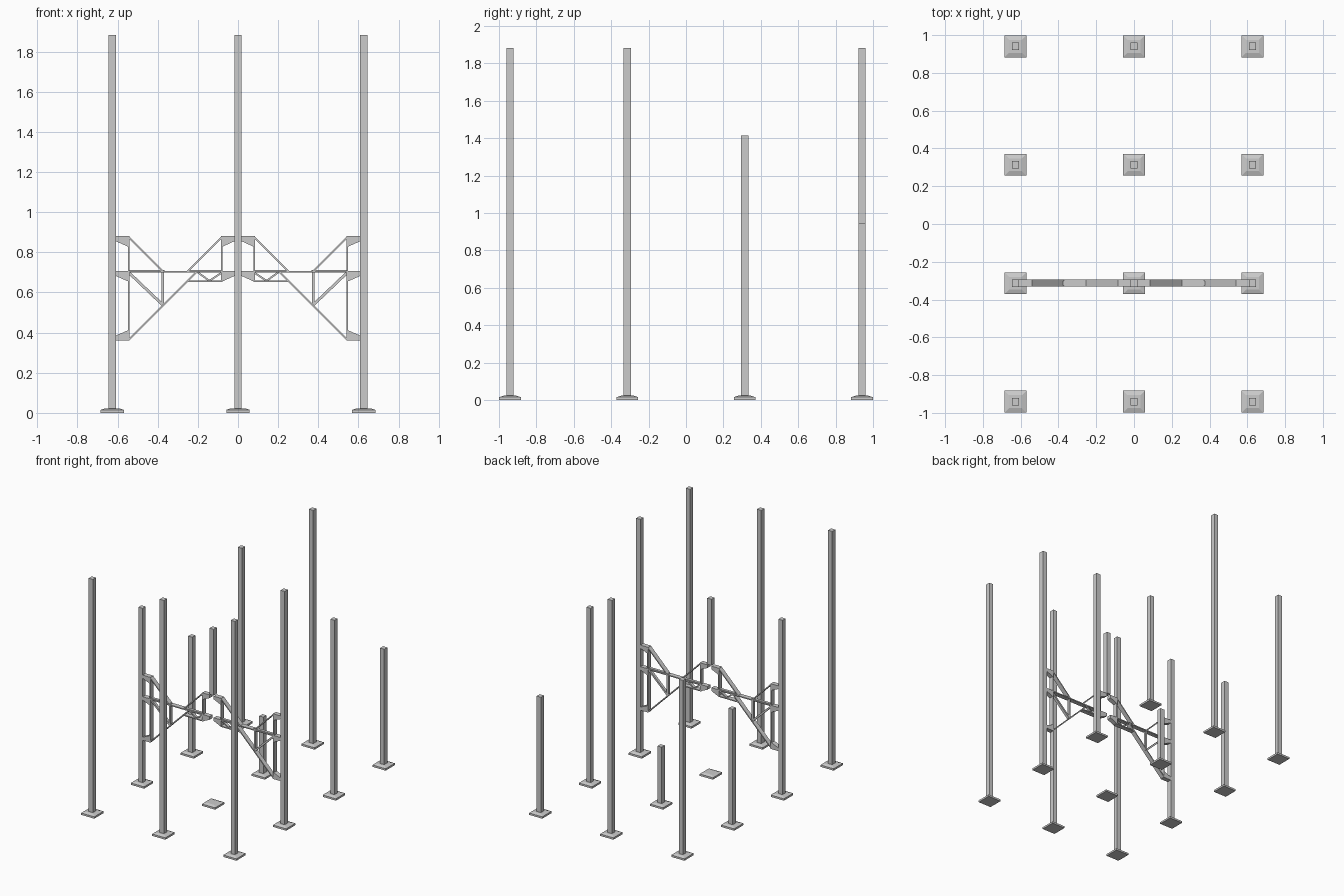
import bpy, bmesh
from mathutils import Vector

if "Cube" in bpy.data.objects:
    bpy.data.objects.remove(bpy.data.objects["Cube"])

STEP = 0.627          # column spacing
SEG = 0.47            # column module height
TY = -0.3135          # truss plane
YS = [-0.9405, -0.3135, 0.3135, 0.9405]


def make(name, bm):
    bmesh.ops.recalc_face_normals(bm, faces=bm.faces)
    me = bpy.data.meshes.new(name)
    bm.to_mesh(me)
    bm.free()
    ob = bpy.data.objects.new(name, me)
    bpy.context.collection.objects.link(ob)
    return ob


def box(name, x, y, z0, z1, sx, sy):
    bm = bmesh.new()
    bmesh.ops.create_cube(bm, size=1)
    for v in bm.verts:
        v.co = (x + v.co.x * sx, y + v.co.y * sy, z0 if v.co.z < 0 else z1)
    return make(name, bm)


def foot(name, x, y):
    # square plate with a shallow sloped top
    bm = bmesh.new()
    rings = []
    for h, z in ((0.058, 0), (0.058, 0.015), (0.034, 0.023)):
        rings.append([bm.verts.new((x + a * h, y + b * h, z))
                      for a, b in ((-1, -1), (1, -1), (1, 1), (-1, 1))])
    for lo, hi in zip(rings, rings[1:]):
        for i in range(4):
            j = (i + 1) % 4
            bm.faces.new((lo[i], lo[j], hi[j], hi[i]))
    bm.faces.new(rings[0])
    bm.faces.new(rings[-1])
    return make(name, bm)


def prism(name, pts, depth):
    # x-z outline given depth along y
    bm = bmesh.new()
    a = [bm.verts.new((x, TY - depth / 2, z)) for x, z in pts]
    b = [bm.verts.new((x, TY + depth / 2, z)) for x, z in pts]
    n = len(pts)
    bm.faces.new(a)
    bm.faces.new(b)
    for i in range(n):
        j = (i + 1) % n
        bm.faces.new((a[i], a[j], b[j], b[i]))
    return make(name, bm)


def bar(name, p, q, t, depth):
    p, q = Vector(p), Vector(q)
    d = (q - p).normalized() * (t / 2)
    n = Vector((-d.y, d.x))
    prism(name, [p - n, q - n, q + n, p + n], depth)


# columns and feet: number of stacked modules per grid point
counts = {-1: [4, 3, 2, 3], 0: [4, 3, 1, 4], 1: [4, 4, 3, 2]}
for ix, row in counts.items():
    for iy, n in enumerate(row):
        x, y = ix * STEP, YS[iy]
        foot("foot_plate", x, y)
        hanging = ix == 0 and iy == 1       # column carried by the truss
        box("column", x, y, 0.885 if hanging else 0.01, n * SEG + 0.003, 0.037, 0.039)

# truss halves, measured on the +x side and mirrored
W, T = 0.037, 0.008
OUT, MID, INN = 0.545, 0.375, 0.08
flanges = [
    ("top_chord", (0.61, 0.704), (0.018, 0.704), T),
    ("outer_post", (OUT, 0.36), (OUT, 0.88), T),
    ("inner_post", (INN, 0.652), (INN, 0.88), T),
    ("upper_outer_brace", (OUT, 0.876), (MID - 0.003, 0.703), T),
    ("lower_brace", (OUT, 0.364), (0.205, 0.704), T),
    ("upper_inner_brace", (INN, 0.876), (0.252, 0.704), T),
    ("bottom_chord", (INN, 0.656), (0.25, 0.656), T),
]
webs = [
    ("web_post", (MID, 0.703), (MID, 0.535), 0.014),
    ("web_diagonal", (OUT, 0.7), (MID, 0.538), 0.014),
    ("outer_stiffener", (OUT, 0.706), (MID - 0.01, 0.706), 0.013),
    ("inner_stiffener", (INN, 0.706), (0.24, 0.706), 0.013),
    ("small_web", (0.2, 0.7), (0.143, 0.658), 0.009),
    ("small_web", (0.143, 0.658), (INN, 0.7), 0.009),
]
for s in (-1, 1):
    for name, p, q, t in flanges:
        bar(name, (s * p[0], p[1]), (s * q[0], q[1]), t, W)
    for name, p, q, t in webs:
        bar(name, (s * p[0], p[1]), (s * q[0], q[1]), t, 0.022)
    # tapered end brackets: flat edge z, then tapered edge at column and at post
    for xc, xp, zf, sign in ((0.609, OUT, 0.88, -1), (0.609, OUT, 0.707, -1),
                             (0.609, OUT, 0.36, 1), (0.018, INN, 0.88, -1),
                             (0.018, INN, 0.707, -1)):
        prism("end_bracket", [(s * xc, zf), (s * xp, zf),
                              (s * xp, zf + sign * 0.053),
                              (s * xc, zf + sign * 0.025)], W)
